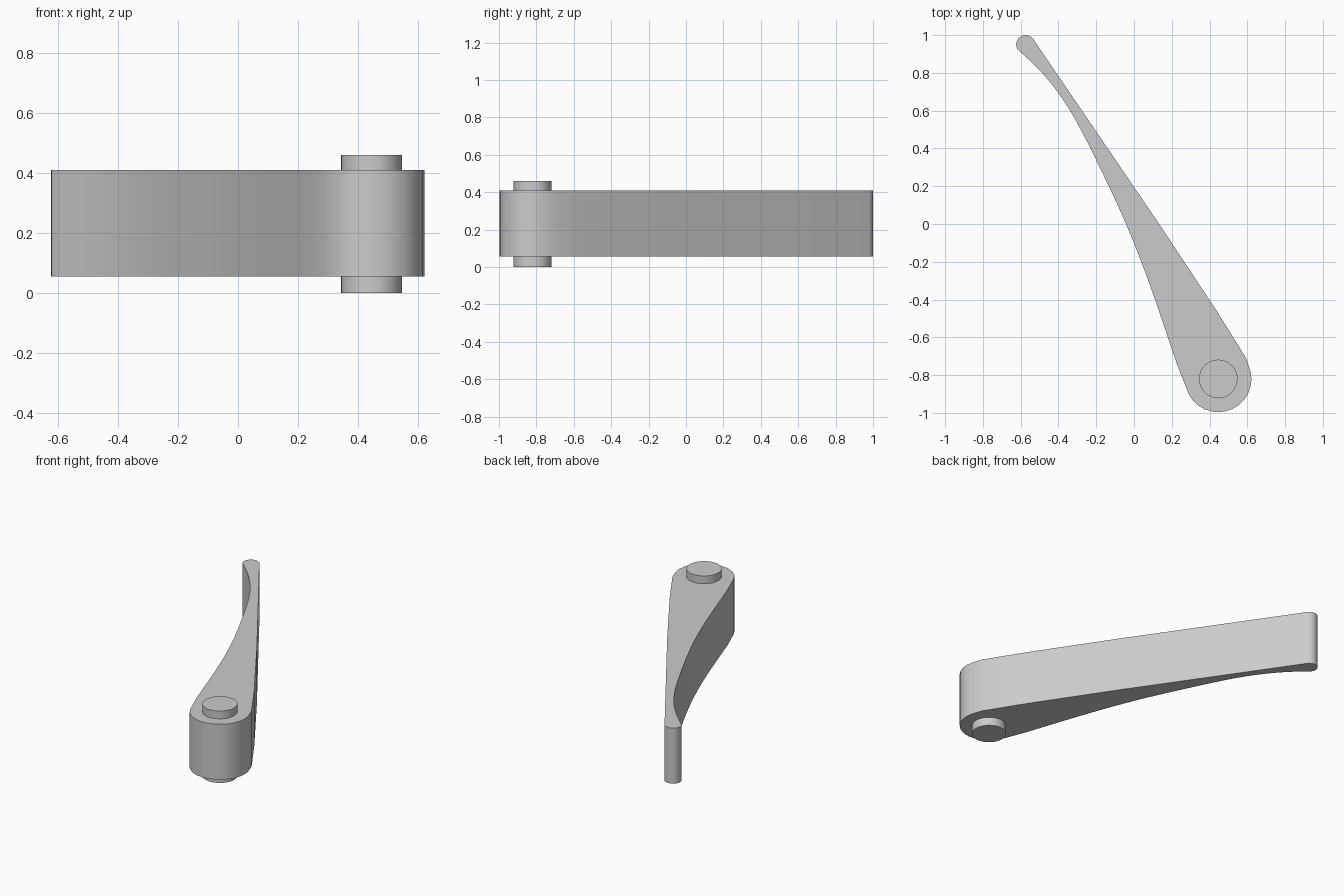
import bpy
import bmesh
import math
from mathutils import Vector

cube = bpy.data.objects.get("Cube")
if cube:
    bpy.data.objects.remove(cube, do_unlink=True)

grey = bpy.data.materials.new("plain grey")
grey.use_nodes = True
colour = (0.6, 0.6, 0.6, 1)
grey.diffuse_color = colour
grey.node_tree.nodes["Principled BSDF"].inputs["Base Color"].default_value = colour

PIVOT = Vector((0.446, -0.82))
TIP = Vector((-0.574, 0.95))


def arc(centre, radius, start, end, steps):
    """Points on a circle, counter-clockwise, angles in degrees."""
    angles = [math.radians(start + (end - start) * i / steps) for i in range(steps + 1)]
    return [centre + radius * Vector((math.cos(a), math.sin(a))) for a in angles]


def smooth_path(points, steps=4):
    """Catmull-Rom curve through the points."""
    p = [Vector(q) for q in points]
    p = [2 * p[0] - p[1]] + p + [2 * p[-1] - p[-2]]
    path = []
    for a, b, c, d in zip(p, p[1:], p[2:], p[3:]):
        for i in range(steps):
            t = i / steps
            path.append(0.5 * (2 * b + (c - a) * t + (2 * a - 5 * b + 4 * c - d) * t**2
                               + (3 * b - a - 3 * c + d) * t**3))
    return path + [p[-2]]


def extrude_profile(name, outline, bottom, top):
    bm = bmesh.new()
    face = bm.faces.new([bm.verts.new((p.x, p.y, bottom)) for p in outline])
    ext = bmesh.ops.extrude_face_region(bm, geom=[face], use_keep_orig=True)
    moved = [v for v in ext["geom"] if isinstance(v, bmesh.types.BMVert)]
    bmesh.ops.translate(bm, verts=moved, vec=(0, 0, top - bottom))
    bmesh.ops.recalc_face_normals(bm, faces=bm.faces)
    mesh = bpy.data.meshes.new(name)
    bm.to_mesh(mesh)
    bm.free()
    mesh.materials.append(grey)
    obj = bpy.data.objects.new(name, mesh)
    bpy.context.collection.objects.link(obj)
    bpy.ops.object.select_all(action="DESELECT")
    obj.select_set(True)
    bpy.context.view_layer.objects.active = obj
    bpy.ops.object.shade_smooth_by_angle(angle=math.radians(35))
    return obj


# Tapered arm: round hub, nearly straight back edge, round tip, curved inner edge
back_edge = [Vector(p) for p in ((0.595, -0.713), (0.525, -0.6), (0.441, -0.465), (0.13, 0.005))]
inner_edge = smooth_path([(-0.617, 0.925), (-0.5, 0.814), (-0.404, 0.698), (-0.309, 0.55),
                          (-0.182, 0.301), (-0.04, -0.005), (0.082, -0.317), (0.23, -0.75)])
outline = (arc(PIVOT, 0.176, 208, 385, 14) + back_edge
           + arc(TIP, 0.05, 30, 195, 10) + inner_edge)
extrude_profile("arm", outline, 0.055, 0.41)

# Pivot pin passing right through the hub
extrude_profile("pivot_pin", arc(PIVOT, 0.102, 0, 348.75, 31), 0, 0.46)
